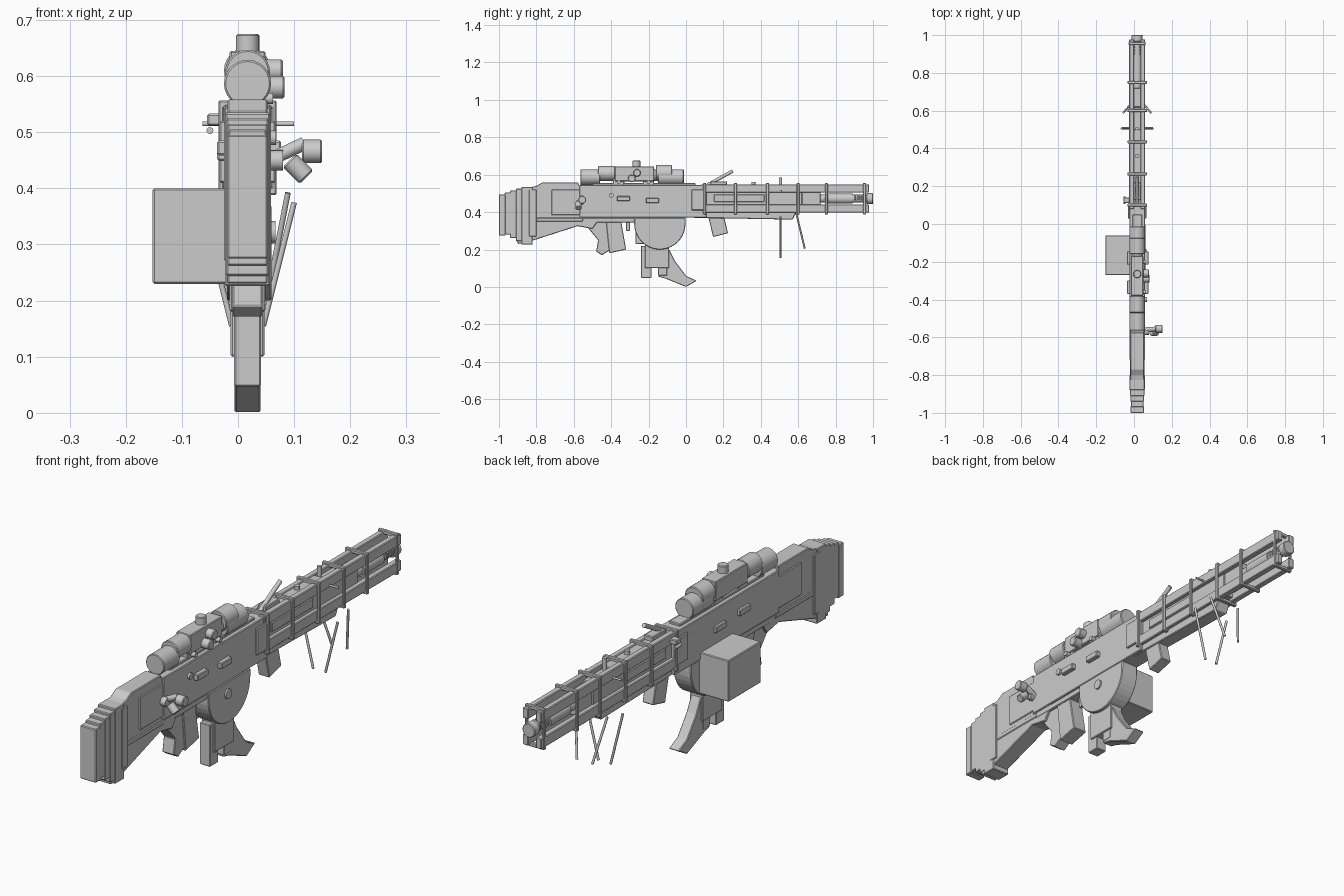
import bpy, bmesh, math
from mathutils import Vector

old = bpy.data.objects.get("Cube")
if old:
    bpy.data.objects.remove(old, do_unlink=True)

SHADE = (.6, .6, .6, 1)
grey = bpy.data.materials.new("plain grey")
grey.use_nodes = True
grey.diffuse_color = SHADE
grey.node_tree.nodes["Principled BSDF"].inputs["Base Color"].default_value = SHADE

# Shared measures: centre plane, half thickness, and the main heights
CENTRE = .017
HALF = .042
DECK = .545
BELLY = .37
BORE = .472
SIGHT = .587
SOFT = .003


def finish(name, bm, bevel):
    bmesh.ops.recalc_face_normals(bm, faces=bm.faces)
    mesh = bpy.data.meshes.new(name)
    bm.to_mesh(mesh)
    bm.free()
    mesh.materials.append(grey)
    part = bpy.data.objects.new(name, mesh)
    bpy.context.collection.objects.link(part)
    if bevel:
        modifier = part.modifiers.new("soft edges", 'BEVEL')
        modifier.width = bevel
        modifier.segments = 1
    return part


def prism(name, half, outline, middle=CENTRE):
    """Side outline of (y, z) points, as thick as twice the half thickness."""
    bm = bmesh.new()
    face = bm.faces.new([bm.verts.new((middle - half, y, z)) for y, z in outline])
    result = bmesh.ops.extrude_face_region(bm, geom=[face])
    moved = [item for item in result["geom"] if isinstance(item, bmesh.types.BMVert)]
    bmesh.ops.translate(bm, verts=moved, vec=(half * 2, 0, 0))
    return finish(name, bm, SOFT)


def slab(name, half, back, front, bottom, top, middle=CENTRE):
    corners = [(back, bottom), (front, bottom), (front, top), (back, top)]
    return prism(name, half, corners, middle)


def rod(name, start, end, radius, bevel=0):
    start, end = Vector(start), Vector(end)
    axis = end - start
    bm = bmesh.new()
    bmesh.ops.create_cone(bm, cap_ends=True, segments=24, radius1=radius,
                          radius2=radius, depth=axis.length)
    turn = axis.to_track_quat('Z', 'Y').to_matrix()
    bmesh.ops.rotate(bm, verts=bm.verts, matrix=turn)
    bmesh.ops.translate(bm, verts=bm.verts, vec=(start + end) / 2)
    part = finish(name, bm, bevel)
    bpy.ops.object.select_all(action='DESELECT')
    part.select_set(True)
    bpy.context.view_layer.objects.active = part
    bpy.ops.object.shade_smooth_by_angle(angle=math.radians(35))


def along(name, back, front, z, radius, bevel=0):
    rod(name, (CENTRE, back, z), (CENTRE, front, z), radius, bevel)


def across(name, reach, y, z, radius, bevel=0, start=CENTRE):
    rod(name, (start, y, z), (reach, y, z), radius, bevel)


def upright(name, y, bottom, top, radius, bevel=0):
    rod(name, (CENTRE, y, bottom), (CENTRE, y, top), radius, bevel)


# Stock with a stepped butt
slab("butt_plate", HALF - .006, -1, -.965, .275, .495)
for step in range(4):
    back = -.97 + .03 * step
    slab("butt_step", HALF - .008 + .002 * step, back, back + .06,
         .28 - .018 * step, .505 + .01 * step)
prism("stock", HALF - .006, [(-.9, .23), (-.86, .235), (-.58, .325), (-.5, .31),
                             (-.46, BELLY), (-.46, DECK), (-.575, DECK), (-.575, .558),
                             (-.77, .558), (-.8, .54), (-.9, .52)])
slab("stock_cheek_plate", HALF, -.84, -.8, .27, .52)
slab("stock_upper_plate", HALF - .002, -.72, -.56, .385, .52)
slab("stock_lower_strip", HALF - .003, -.8, -.55, .35, BELLY)

# Receiver and its side fittings
slab("receiver", HALF, -.57, .11, BELLY, DECK)
slab("receiver_top_rail", .025, -.5, .05, DECK - .01, DECK + .01)
slab("receiver_lower_plate", HALF - .005, -.56, -.27, .345, BELLY)
slab("receiver_front_collar", .05, .03, .1, .41, .52)
for name, y, z in (("rear_catch", -.335, BORE), ("front_catch", -.18, BORE - .01)):
    slab(name, HALF + .015, y - .035, y + .035, z - .013, z + .013, CENTRE + .003)
across("receiver_pin", .068, -.4, .49, .013)

# Bolt handle with two knobs
across("bolt_base", .08, -.57, .45, .018)
rod("bolt_arm", (.055, -.56, .45), (.118, -.555, .48), .012)
across("bolt_knob", .15, -.555, .466, .021, SOFT, start=.114)
rod("bolt_lower_knob", (.092, -.575, .45), (.122, -.575, .42), .017, SOFT)

# Hand grip and trigger
prism("hand_grip", .032, [(-.43, BELLY), (-.35, BELLY), (-.32, .2), (-.41, .18)])
prism("hand_grip_back", .027, [(-.54, BELLY), (-.41, BELLY), (-.4, .2), (-.45, .17),
                               (-.48, .19), (-.47, .25), (-.52, .31)])
slab("trigger", .008, -.32, -.3, .3, BELLY)

# Half-round feed housing with its ammunition box on the right
radius, middle, rim = .137, -.14, .337
half_turn = [math.pi * i / 20 for i in range(21)]
outline = [(middle + radius * math.cos(a), rim - radius * math.sin(a)) for a in half_turn]
outline += [(middle - radius, BELLY), (middle + radius, BELLY)]
prism("feed_housing", HALF - .002, outline, CENTRE + .003)
across("feed_housing_pin", .067, -.153, .322, .02)
slab("ammunition_box", .068, -.27, -.06, .23, .4, middle=-.084)

# Magazine and the curved foot below it
slab("magazine", .03, -.22, -.09, .1, .23)
slab("magazine_back", .024, -.24, -.185, .047, .22)
slab("magazine_front_lip", .024, -.15, -.1, .06, .12)
prism("curved_foot", .023, [(-.15, .055), (-.11, .045), (0, 0), (.057, .033), (0, .06),
                            (-.06, .14), (-.09, .2), (-.12, .2), (-.1, .1)])

# Handguard: four corner rails tied by bands
for side in (-1, 1):
    for bottom in (.397, .505):
        slab("handguard_rail", .0125, .08, .978, bottom, bottom + .044,
             CENTRE + side * .03)
for y in (.1, .265, .435, .6, .75, .955):
    reach = .052 if y < .9 else .045
    for z in (.396, .549):
        slab("band_crosspiece", reach, y - .008, y + .008, z - .008, z + .008)
    for side in (-1, 1):
        slab("band_upright", .005, y - .008, y + .008, .39, .555,
             CENTRE + side * (reach - .005))

# Handguard core, underside and barrel
slab("handguard_core", .027, .08, .62, .41, .53)
slab("handguard_top_cover", .02, .08, .5, .52, DECK)
slab("handguard_inner_block", .033, .15, .42, .455, .495)
slab("gas_block", .024, .62, .72, .43, .52)
prism("handguard_underside", .03, [(.04, BELLY), (.57, .36), (.59, .4), (.04, .41)])
along("barrel", .5, .97, BORE, .021)
along("barrel_sleeve", .76, .89, BORE, .027)
along("muzzle", .965, 1, BORE, .029, SOFT)
for vent in range(4):
    back = .9 + .017 * vent
    slab("muzzle_vent", .024, back, back + .01, BORE - .007, BORE + .018)

# Fore grip and bipod legs, which close in downwards
prism("fore_grip", .025, [(.12, BELLY), (.205, BELLY), (.225, .287), (.145, .267)])
for side in (-1, 1):
    rod("bipod_rear_leg", (CENTRE + side * .083, .505, .375),
        (CENTRE + side * .028, .505, .155), .005)
    rod("bipod_front_leg", (CENTRE + side * .072, .59, .392),
        (CENTRE + side * .035, .635, .205), .005)

# Folding lever, small sights and the fitting on the handguard's right
rod("folding_lever", (CENTRE, .115, DECK), (CENTRE, .25, .62), .009)
slab("lever_base", .02, .13, .22, DECK - .01, DECK + .02)
upright("sight_post", .505, DECK - .01, DECK + .04, .009)
across("sight_crossbar", .1, .51, .515, .004, start=-.063)
upright("top_screw", .36, DECK - .01, DECK + .015, .011)
slab("right_fitting", .018, .11, .14, .512, .533, middle=-.037)
rod("right_fitting_pin", (-.05, .105, .503), (-.05, .145, .503), .006)

# Telescopic sight
along("scope_tube", -.48, -.12, SIGHT + .01, .03)
along("scope_eyepiece", -.565, -.46, SIGHT, HALF, SOFT)
along("scope_rear_bell", -.47, -.38, SIGHT + .02, .04, SOFT)
along("scope_front_bell", -.16, -.075, SIGHT + .023, HALF, SOFT)
along("scope_objective", -.15, -.012, SIGHT, HALF, SOFT)
slab("scope_body", .032, -.38, -.17, .565, .645)
upright("scope_top_turret", -.265, .64, .675, .021, SOFT)
across("scope_side_turret", .083, -.29, .58, .02, SOFT)
across("scope_side_knob", .08, -.262, .61, .02, SOFT)
for y in (-.36, -.2):
    slab("scope_mount", .026, y - .03, y + .03, DECK, SIGHT)
    across("scope_mount_screw", .062, y, .56, .01)
